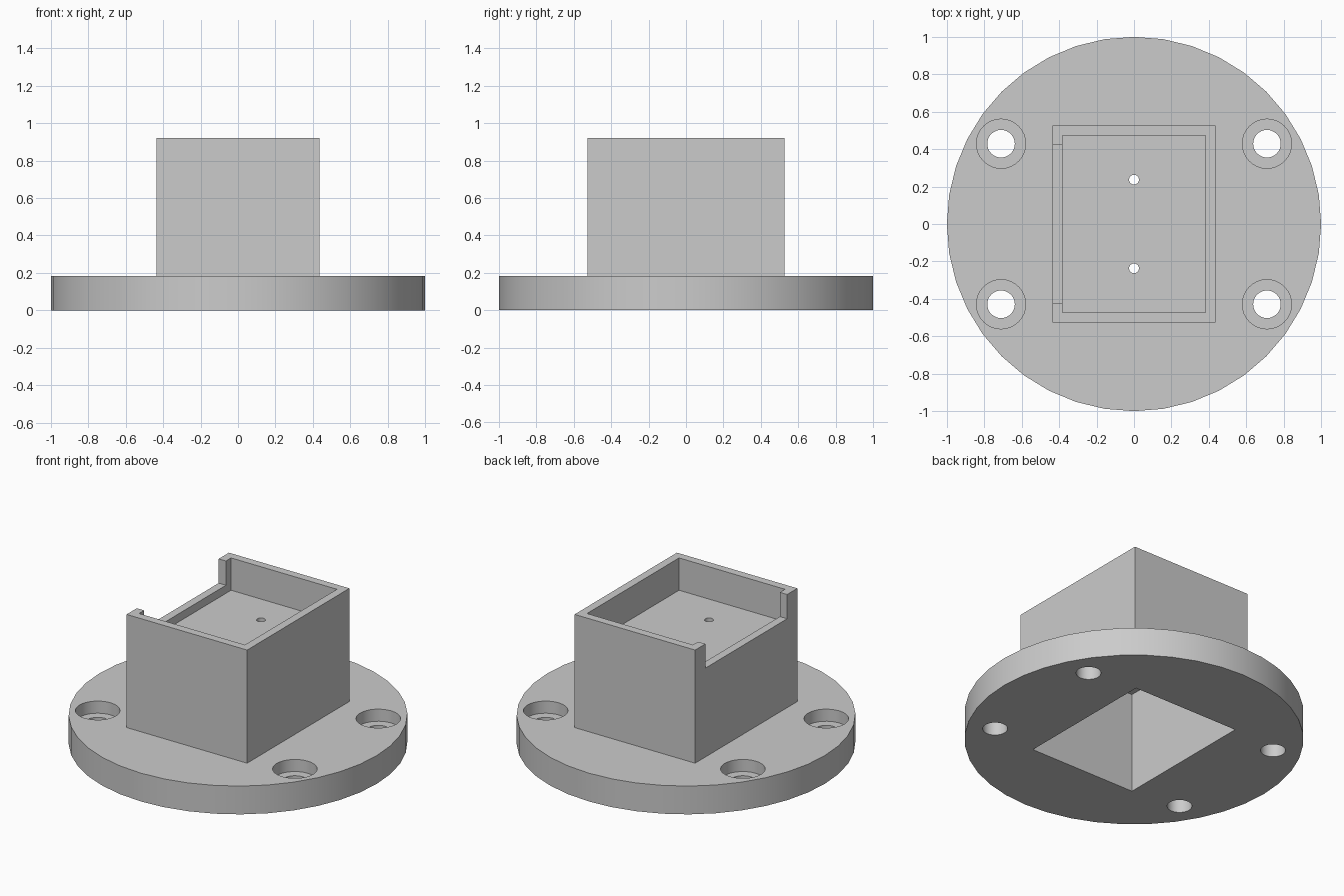
import bpy
import math

cube = bpy.data.objects.get("Cube")
if cube:
    bpy.data.objects.remove(cube, do_unlink=True)

U = 2 / 38                     # one design unit
WALL = 1 * U
FLANGE_H = 3.5 * U
TOP = 17.5 * U
HALF_X, HALF_Y = 8.25 * U, 10 * U
FLOOR = TOP - 4 * U            # upper side of the tray floor

grey = bpy.data.materials.new("plain grey")
grey.use_nodes = True
grey.diffuse_color = (0.6, 0.6, 0.6, 1)
grey.node_tree.nodes["Principled BSDF"].inputs["Base Color"].default_value = (0.6, 0.6, 0.6, 1)


def box(name, x0, x1, y0, y1, z0, z1):
    bpy.ops.mesh.primitive_cube_add(size=1, location=((x0 + x1) / 2, (y0 + y1) / 2, (z0 + z1) / 2))
    ob = bpy.context.object
    ob.name = name
    ob.scale = (x1 - x0, y1 - y0, z1 - z0)
    bpy.ops.object.transform_apply(location=True, rotation=False, scale=True)
    return ob


def cylinder(name, x, y, radius, z0, z1, sides):
    bpy.ops.mesh.primitive_cylinder_add(vertices=sides, radius=radius, depth=z1 - z0,
                                        location=(x, y, (z0 + z1) / 2))
    ob = bpy.context.object
    ob.name = name
    bpy.ops.object.transform_apply(location=True, rotation=False, scale=False)
    return ob


def combine(target, tool, operation):
    bpy.context.view_layer.objects.active = target
    mod = target.modifiers.new(operation.lower(), 'BOOLEAN')
    mod.operation = operation
    mod.solver = 'EXACT'
    mod.object = tool
    bpy.ops.object.modifier_apply(modifier=mod.name)
    bpy.data.objects.remove(tool, do_unlink=True)


# Round flange with the rectangular housing rising from it
body = cylinder("flanged_housing", 0, 0, 1, 0, FLANGE_H, 40)
combine(body, box("housing", -HALF_X, HALF_X, -HALF_Y, HALF_Y, FLANGE_H / 2, TOP), 'UNION')

# Tray in the top and deep cavity from below, leaving a thin floor between
ix, iy = HALF_X - WALL, HALF_Y - WALL
combine(body, box("tray", -ix, ix, -iy, iy, FLOOR, TOP + 0.1), 'DIFFERENCE')
combine(body, box("cavity", -ix, ix, -iy, iy, -0.1, FLOOR - WALL), 'DIFFERENCE')

# Notch in the right-hand wall
combine(body, box("notch", -HALF_X - 0.1, -ix + WALL / 2, -8 * U, 8 * U,
                  TOP - 3 * U, TOP + 0.1), 'DIFFERENCE')

# Counterbored mounting holes
for sx in (-1, 1):
    for sy in (-1, 1):
        x, y = sx * 13.5 * U, sy * 8.15 * U
        combine(body, cylinder("bore", x, y, 1.4 * U, -0.1, 0.3, 32), 'DIFFERENCE')
        combine(body, cylinder("counterbore", x, y, 2.5 * U, FLANGE_H - 1.5 * U, 0.3, 32), 'DIFFERENCE')

# Two small holes through the tray floor
for sy in (-1, 1):
    combine(body, cylinder("pin_hole", 0, sy * 4.5 * U, 0.5 * U,
                           FLOOR - 2 * WALL, FLOOR + WALL, 24), 'DIFFERENCE')

# Finish
body.data.materials.clear()
body.data.materials.append(grey)
for p in body.data.polygons:
    p.material_index = 0
bpy.ops.object.select_all(action='DESELECT')
body.select_set(True)
bpy.context.view_layer.objects.active = body
bpy.ops.object.shade_smooth_by_angle(angle=math.radians(30))
